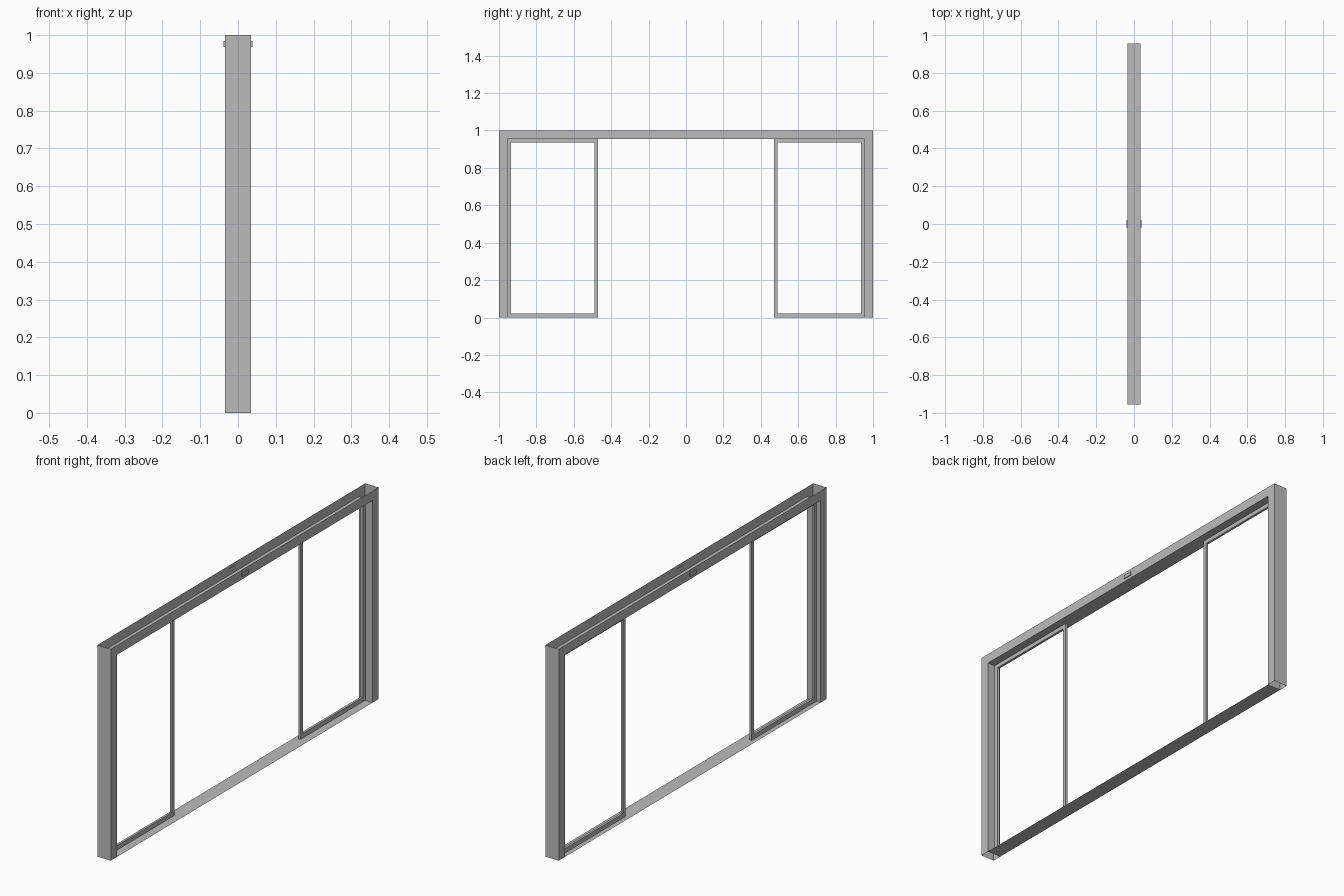
import bpy, bmesh
from mathutils import Vector

cube = bpy.data.objects.get("Cube")
if cube:
    bpy.data.objects.remove(cube, do_unlink=True)

# Single grey finish
grey = bpy.data.materials.new("frame_grey")
grey.use_nodes = True
colour = (0.5, 0.5, 0.5, 1.0)
grey.diffuse_color = colour
grey.node_tree.nodes["Principled BSDF"].inputs["Base Color"].default_value = colour

DEPTH = 0.035      # half depth of the frame
OPEN_Y = 0.955     # half width of the opening
OPEN_Z = 0.955     # height of the opening
BAR = 0.019        # width of the leaf frame bars
LEAF_X = (-0.014, -0.003)


def finish(name, bm):
    mesh = bpy.data.meshes.new(name)
    bm.to_mesh(mesh)
    bm.free()
    mesh.materials.append(grey)
    obj = bpy.data.objects.new(name, mesh)
    bpy.context.collection.objects.link(obj)
    return obj


def add_box(bm, x, y, z):
    """Box between the (min, max) pairs given for each axis."""
    verts = bmesh.ops.create_cube(bm, size=1)["verts"]
    for v in verts:
        v.co = Vector([(a + b) / 2 + c * (b - a)
                       for c, (a, b) in zip(v.co, (x, y, z))])


# Outer frame: extruded arch, left open along the top and under the posts
bm = bmesh.new()
arch = [(-1, 0), (-1, 1), (1, 1), (1, 0),
        (OPEN_Y, 0), (OPEN_Y, OPEN_Z), (-OPEN_Y, OPEN_Z), (-OPEN_Y, 0)]
face = bm.faces.new([bm.verts.new((-DEPTH, y, z)) for y, z in arch])
ext = bmesh.ops.extrude_face_region(bm, geom=[face], use_keep_orig=True)
for g in ext["geom"]:
    if isinstance(g, bmesh.types.BMVert):
        g.co.x = DEPTH
bmesh.ops.recalc_face_normals(bm, faces=bm.faces[:])
open_ends = [f for f in bm.faces
             if all(v.co.z > 0.999 for v in f.verts)
             or all(v.co.z < 0.001 for v in f.verts)]
bmesh.ops.delete(bm, geom=open_ends, context='FACES')
finish("outer_frame", bm)

# Flat sill between the posts
bm = bmesh.new()
bm.faces.new([bm.verts.new((x, y, 0)) for x, y in
              ((-DEPTH, -OPEN_Y), (DEPTH, -OPEN_Y), (DEPTH, OPEN_Y), (-DEPTH, OPEN_Y))])
finish("sill", bm)

# Two open door leaves, one at each side
for name, side in (("front_leaf", -1), ("back_leaf", 1)):
    bm = bmesh.new()
    inner, outer = 0.47, OPEN_Y

    def span(a, b):
        return tuple(sorted((side * a, side * b)))

    for a, b in ((inner, inner + BAR), (outer - BAR, outer)):
        add_box(bm, LEAF_X, span(a, b), (0.001, OPEN_Z))
    for a, b in ((0.001, 0.022), (OPEN_Z - BAR, OPEN_Z)):
        add_box(bm, LEAF_X, span(inner + BAR, outer - BAR), (a, b))
    finish(name, bm)

# Small sensor plates in the middle of the header, on both faces
for name, side in (("left_sensor", 1), ("right_sensor", -1)):
    bm = bmesh.new()
    add_box(bm, tuple(sorted((side * 0.034, side * 0.039))),
            (-0.022, 0.022), (0.968, 0.985))
    finish(name, bm)
